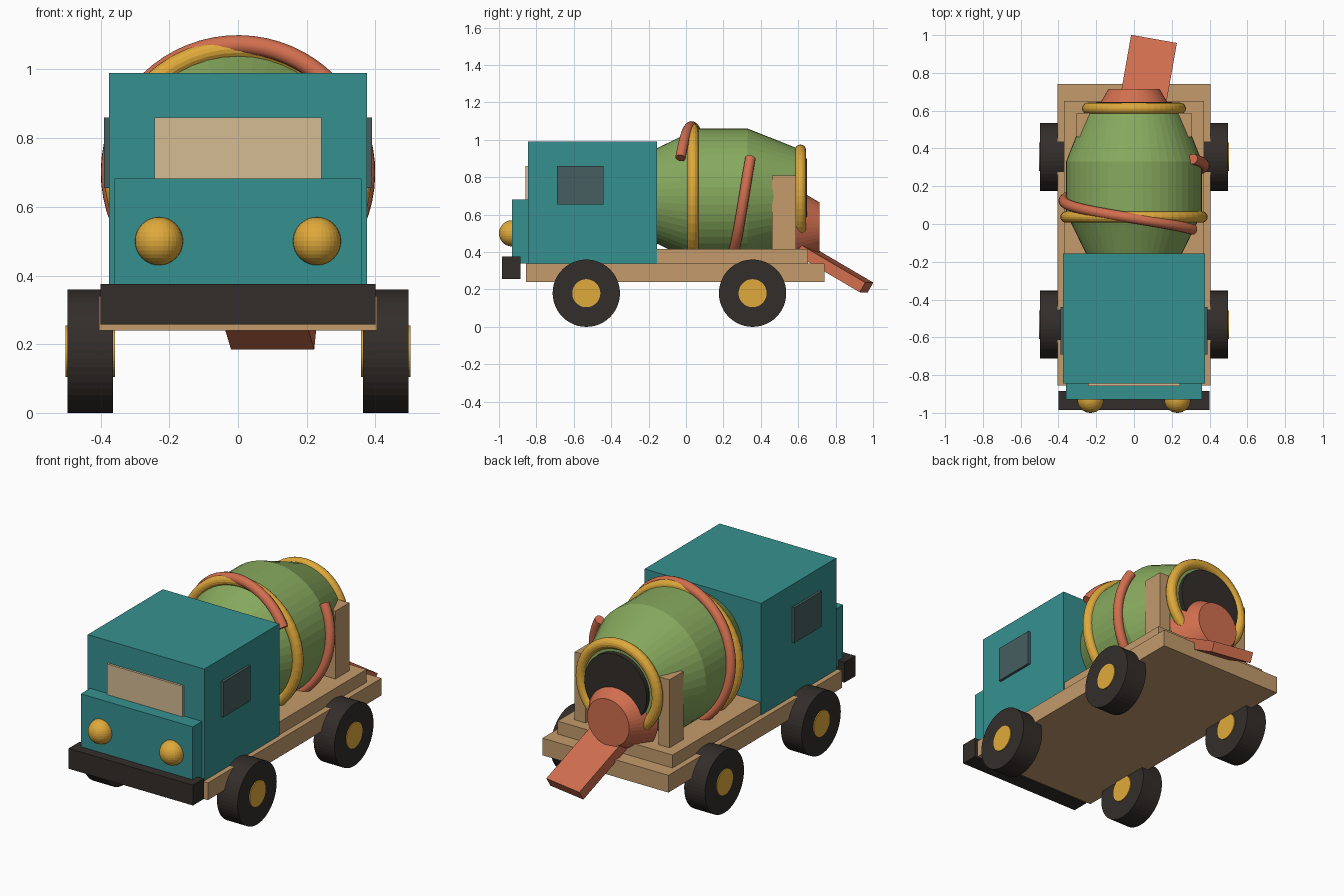
import bpy
from math import radians, sin, cos, pi
from mathutils import Vector, Euler

if "Cube" in bpy.data.objects:
    bpy.data.objects.remove(bpy.data.objects["Cube"])


def mat(name, r, g, b):
    m = bpy.data.materials.new(name)
    m.diffuse_color = [(c / 255) ** 2.2 for c in (r, g, b)] + [1]
    m.use_nodes = True
    m.node_tree.nodes["Principled BSDF"].inputs["Base Color"].default_value = m.diffuse_color
    return m


TEAL = mat("teal", 56, 144, 143)
GREEN = mat("green", 134, 168, 94)
RED = mat("red", 208, 110, 80)
YELLOW = mat("yellow", 222, 168, 62)
WOOD = mat("wood", 194, 154, 108)
CREAM = mat("cream", 212, 186, 146)
DARK = mat("dark", 54, 49, 46)
GLASS = mat("glass", 72, 94, 96)


def finish(name, m):
    o = bpy.context.object
    o.name = name
    o.data.materials.append(m)
    return o


def box(name, m, x, y, z):
    """Box from its ranges along each axis."""
    lo, hi = Vector((x[0], y[0], z[0])), Vector((x[1], y[1], z[1]))
    bpy.ops.mesh.primitive_cube_add(size=1, location=(lo + hi) / 2)
    o = finish(name, m)
    o.scale = hi - lo
    return o


def lathe(name, m, profile, z, n=48):
    """Closed solid turned around a y-axis at height z; profile of (y, radius)."""
    verts = [(r * cos(2 * pi * i / n), y, z + r * sin(2 * pi * i / n))
             for y, r in profile for i in range(n)]
    faces = [(k * n + i, (k + 1) * n + i, (k + 1) * n + (i + 1) % n, k * n + (i + 1) % n)
             for k in range(len(profile) - 1) for i in range(n)]
    last = (len(profile) - 1) * n
    faces += [tuple(range(n)), tuple(last + i for i in reversed(range(n)))]
    me = bpy.data.meshes.new(name)
    me.from_pydata(verts, [], [f[::-1] for f in faces])
    me.flip_normals()
    me.materials.append(m)
    o = bpy.data.objects.new(name, me)
    bpy.context.collection.objects.link(o)
    return o


def wheel_part(name, m, r, x, y, width):
    bpy.ops.mesh.primitive_cylinder_add(vertices=48, radius=r, depth=width,
                                        location=(x, y, 0.18), rotation=(0, pi / 2, 0))
    finish(name, m)


def ring(name, y, r):
    bpy.ops.mesh.primitive_torus_add(major_radius=r, minor_radius=0.03, major_segments=48,
                                     minor_segments=16, location=(0, y, AXIS),
                                     rotation=(pi / 2, 0, 0))
    finish(name, YELLOW)


AXIS = 0.70  # height of the drum axis

# chassis, deck, bumper
box("chassis", WOOD, (-0.405, 0.405), (-0.855, 0.74), (0.24, 0.34))
box("deck", WOOD, (-0.37, 0.37), (-0.2, 0.652), (0.34, 0.415))
box("bumper", DARK, (-0.4, 0.4), (-0.985, -0.885), (0.257, 0.375))

# cab
box("cab", TEAL, (-0.375, 0.375), (-0.845, -0.155), (0.34, 0.99))
box("hood", TEAL, (-0.36, 0.36), (-0.93, -0.8), (0.34, 0.682))
box("windshield", CREAM, (-0.243, 0.243), (-0.858, -0.83), (0.66, 0.86))

# paired parts
for side, s in (("left", -1), ("right", 1)):
    box(side + "_window", GLASS, sorted((s * 0.36, s * 0.39)), (-0.69, -0.44), (0.655, 0.86))
    box(side + "_drum_post", WOOD, sorted((s * 0.235, s * 0.305)), (0.46, 0.587), (0.41, 0.81))
    bpy.ops.mesh.primitive_uv_sphere_add(segments=32, ring_count=16, radius=0.07,
                                         location=(s * 0.23, -0.93, 0.5))
    finish(side + "_headlight", YELLOW)
    for end, y in (("front", -0.533), ("rear", 0.356)):
        wheel_part(f"{end}_{side}_wheel", DARK, 0.18, s * 0.43, y, 0.133)
        wheel_part(f"{end}_{side}_hub", YELLOW, 0.075, s * 0.43, y, 0.144)

# mixing drum with its mouth and rings
lathe("drum", GREEN, [(-0.2, 0.233), (0.06, 0.36), (0.33, 0.36), (0.62, 0.245)], AXIS)
lathe("drum_mouth", DARK, [(0.58, 0.2), (0.647, 0.2)], AXIS)
ring("front_drum_ring", 0.037, 0.36)
ring("rear_drum_ring", 0.612, 0.245)

# spiral rib: one full turn around the drum
cu = bpy.data.curves.new("drum_spiral", "CURVE")
cu.dimensions = "3D"
cu.bevel_depth = 0.028
cu.bevel_resolution = 4
cu.use_fill_caps = True
sp = cu.splines.new("POLY")
N = 64
sp.points.add(N)
for i, p in enumerate(sp.points):
    a = radians(33 + 360 * i / N)
    p.co = (0.372 * cos(a), -0.03 + 0.375 * i / N, AXIS + 0.372 * sin(a), 1)
cu.materials.append(RED)
spiral = bpy.data.objects.new("drum_spiral", cu)
bpy.context.collection.objects.link(spiral)

# discharge funnel and tilted chute
lathe("funnel", RED, [(0.57, 0.22), (0.715, 0.135)], 0.53)
rot = Euler((radians(-30), 0, radians(-10)))
length, thick = 0.42, 0.06
tip = Vector((0.106, 0.98, 0.237))  # middle of the upper edge at the far end
chute = box("chute", RED, (-0.123, 0.123), (0, length), (0, thick))
chute.rotation_euler = rot
chute.location = tip + rot.to_matrix() @ Vector((0, -length / 2, -thick / 2))
